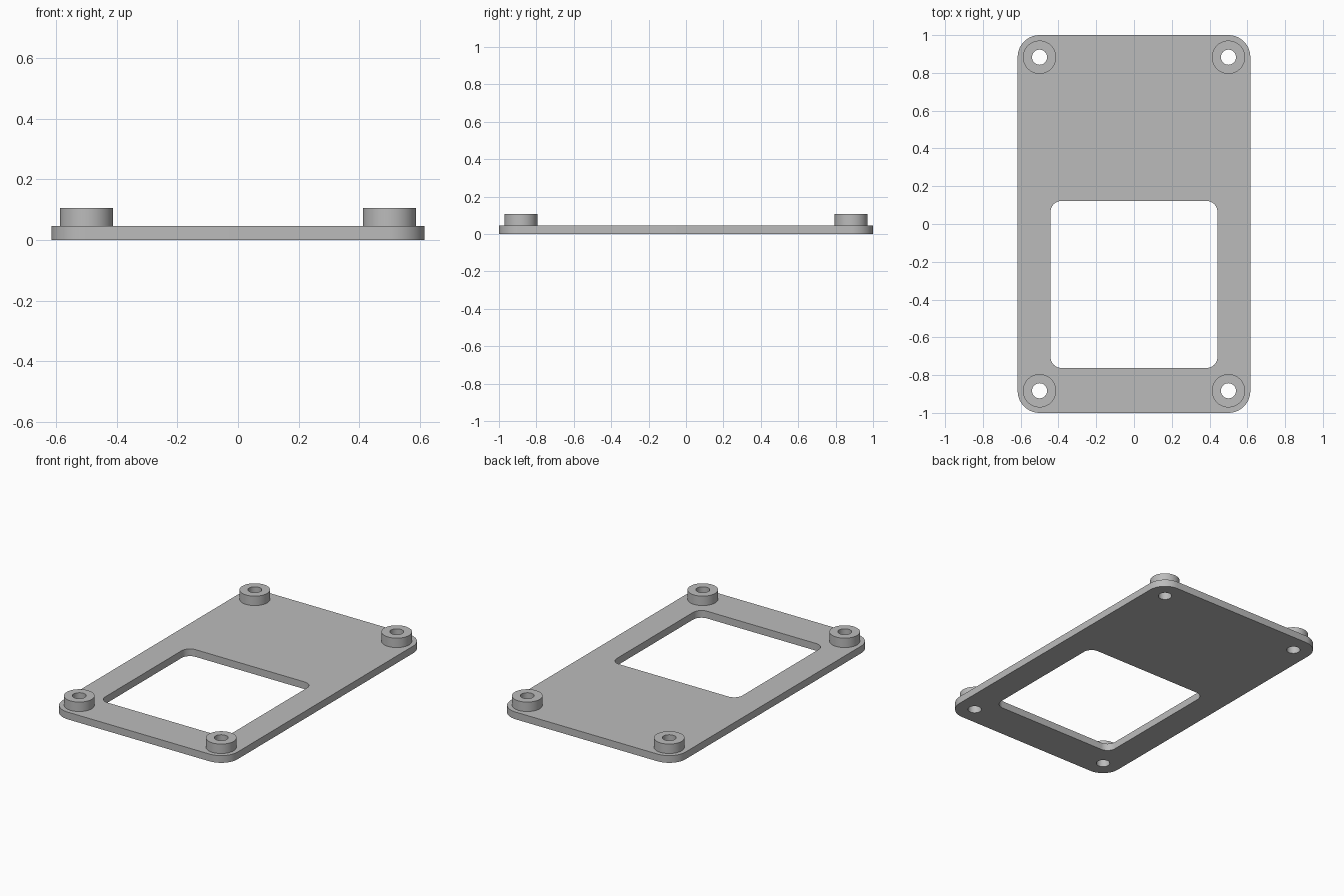
import bpy
import bmesh
from math import cos, sin, pi, radians

cube = bpy.data.objects.get("Cube")
if cube:
    bpy.data.objects.remove(cube, do_unlink=True)

grey = bpy.data.materials.new("plain grey")
grey.use_nodes = True
GREY = (0.5, 0.5, 0.5, 1)
grey.diffuse_color = GREY
grey.node_tree.nodes["Principled BSDF"].inputs["Base Color"].default_value = GREY

PLATE_TOP = 0.046
BOSS_TOP = 0.106
HOLE_R, BOSS_R = 0.04, 0.088
MOUNTS = [(x, y) for x in (-0.5, 0.5) for y in (-0.883, 0.883)]


def circle(cx, cy, r, n=48):
    return [(cx + r * cos(2 * pi * i / n), cy + r * sin(2 * pi * i / n)) for i in range(n)]


def rounded_rect(cx, cy, hx, hy, r, steps=12):
    points = []
    for k, (sx, sy) in enumerate([(1, 1), (-1, 1), (-1, -1), (1, -1)]):
        for i in range(steps + 1):
            a = pi / 2 * (k + i / steps)
            points.append((cx + sx * (hx - r) + r * cos(a), cy + sy * (hy - r) + r * sin(a)))
    return points


def extruded(name, loops, z0, z1):
    """Fill the outline minus its inner loops, then raise it from z0 to z1."""
    bm = bmesh.new()
    edges = []
    for loop in loops:
        verts = [bm.verts.new((x, y, z0)) for x, y in loop]
        edges += [bm.edges.new((v, verts[i - 1])) for i, v in enumerate(verts)]
    bmesh.ops.triangle_fill(bm, edges=edges, use_beauty=True, normal=(0, 0, 1))
    new = bmesh.ops.extrude_face_region(bm, geom=bm.faces[:], use_keep_orig=True)["geom"]
    bmesh.ops.translate(bm, vec=(0, 0, z1 - z0),
                        verts=[g for g in new if isinstance(g, bmesh.types.BMVert)])
    bmesh.ops.recalc_face_normals(bm, faces=bm.faces[:])
    mesh = bpy.data.meshes.new(name)
    bm.to_mesh(mesh)
    bm.free()
    mesh.materials.append(grey)
    obj = bpy.data.objects.new(name, mesh)
    bpy.context.collection.objects.link(obj)
    bpy.ops.object.select_all(action="DESELECT")
    obj.select_set(True)
    bpy.context.view_layer.objects.active = obj
    bpy.ops.object.shade_smooth_by_angle(angle=radians(30))
    return obj


# Plate with a rounded window and four screw holes
outline = rounded_rect(0, 0, 0.616, 1, 0.116)
window = rounded_rect(0, -0.32, 0.442, 0.442, 0.058)
extruded("base_plate", [outline, window] + [circle(x, y, HOLE_R) for x, y in MOUNTS], 0, PLATE_TOP)

# Hollow round standoffs at the corners
for x, y in MOUNTS:
    name = ("back" if y > 0 else "front") + ("_left" if x > 0 else "_right") + "_standoff"
    extruded(name, [circle(x, y, BOSS_R), circle(x, y, HOLE_R)], PLATE_TOP, BOSS_TOP)
